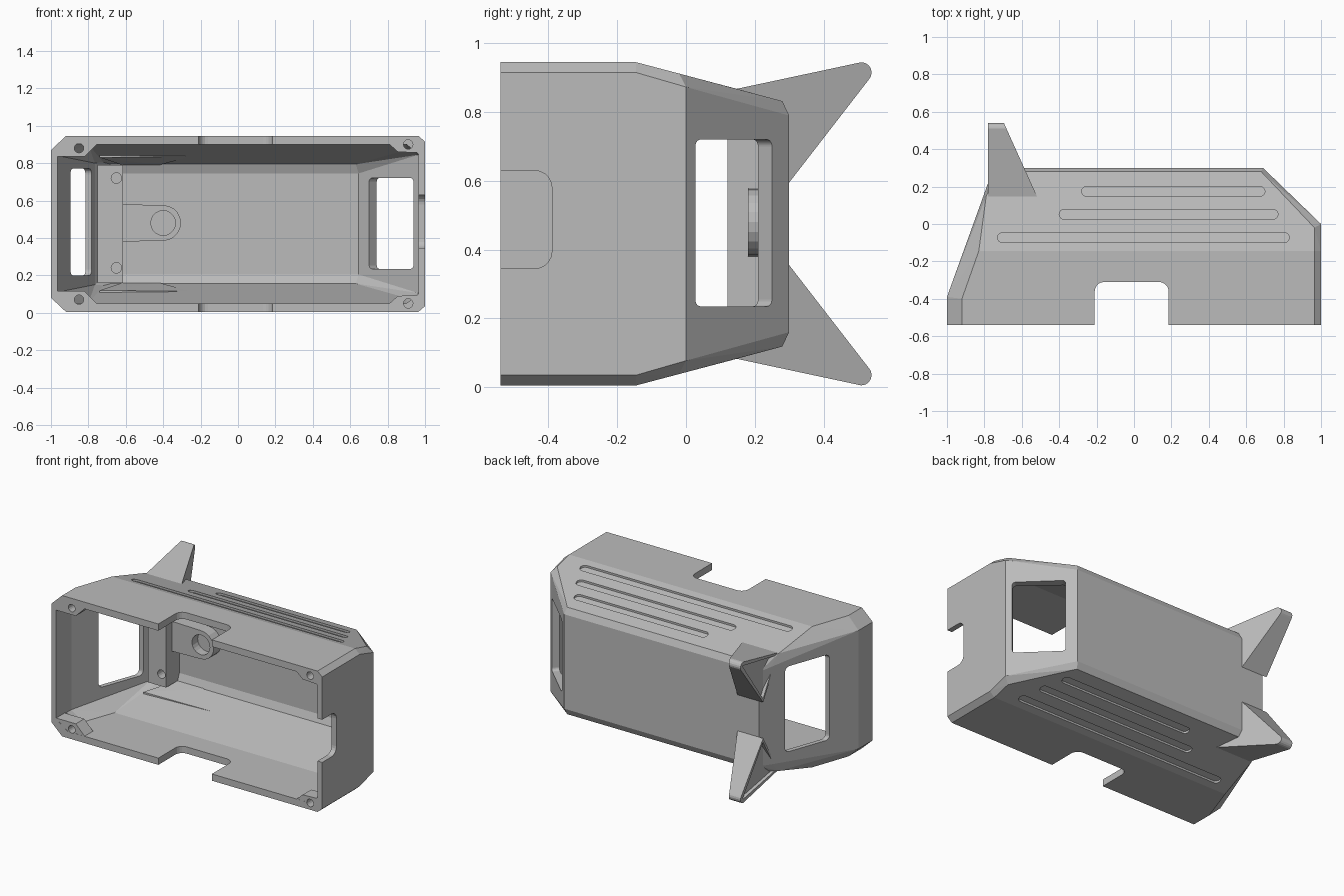
import bpy, bmesh, math
from mathutils import Vector, Matrix

old = bpy.data.objects.get("Cube")
if old:
    bpy.data.objects.remove(old, do_unlink=True)

grey = bpy.data.materials.new("plain_grey")
grey.use_nodes = True
COLOUR = (0.5, 0.5, 0.5, 1)
grey.diffuse_color = COLOUR
grey.node_tree.nodes["Principled BSDF"].inputs["Base Color"].default_value = COLOUR

HEIGHT = 0.95


def flip(points):
    """Mirror points from the upper half to the lower half."""
    return [(x, y, HEIGHT - z) for x, y, z in points]


def finish(name, bm):
    bmesh.ops.recalc_face_normals(bm, faces=bm.faces[:])
    mesh = bpy.data.meshes.new(name)
    bm.to_mesh(mesh)
    bm.free()
    mesh.materials.append(grey)
    ob = bpy.data.objects.new(name, mesh)
    bpy.context.scene.collection.objects.link(ob)
    return ob


def hull_mesh(points):
    bm = bmesh.new()
    for p in points:
        bm.verts.new(p)
    res = bmesh.ops.convex_hull(bm, input=bm.verts[:])
    spare = set(res["geom_interior"] + res["geom_unused"])
    spare = [v for v in spare if isinstance(v, bmesh.types.BMVert)]
    bmesh.ops.delete(bm, geom=spare, context="VERTS")
    bmesh.ops.dissolve_limit(bm, angle_limit=math.radians(1),
                             verts=bm.verts[:], edges=bm.edges[:])
    bmesh.ops.recalc_face_normals(bm, faces=bm.faces[:])
    return bm


def hull(name, points):
    return finish(name, hull_mesh(points))


def ring(cx, cz, r, n=20):
    return [(cx + r * math.cos(2 * math.pi * i / n),
             cz + r * math.sin(2 * math.pi * i / n)) for i in range(n)]


def prism_y(name, outline, y0, y1):
    """Extrude a convex x-z outline along y."""
    return hull(name, [(x, y, z) for x, z in outline for y in (y0, y1)])


def block(name, low, high, radius=0, axis=None, turn=0):
    """Box with the edges along one axis rounded, turned about z."""
    low, high = Vector(low), Vector(high)
    bm = bmesh.new()
    bmesh.ops.create_cube(bm, size=1)
    bmesh.ops.scale(bm, vec=high - low, verts=bm.verts)
    if radius:
        edges = [e for e in bm.edges
                 if abs((e.verts[0].co - e.verts[1].co).normalized()[axis]) > 0.9]
        bmesh.ops.bevel(bm, geom=edges, offset=radius, segments=5,
                        profile=0.5, affect="EDGES")
    spin = Matrix.Rotation(turn, 4, "Z")
    bmesh.ops.transform(bm, verts=bm.verts,
                        matrix=Matrix.Translation((low + high) / 2) @ spin)
    return finish(name, bm)


def cut(ob, cutters):
    for c in cutters:
        mod = ob.modifiers.new("cut", "BOOLEAN")
        mod.operation, mod.solver, mod.object = "DIFFERENCE", "EXACT", c
    bpy.context.view_layer.update()
    graph = bpy.context.evaluated_depsgraph_get()
    mesh = bpy.data.meshes.new_from_object(ob.evaluated_get(graph))
    ob.modifiers.clear()
    ob.data = mesh


# Outer shell: wall edge, then chamfered roof edge
outer = [(-1, -.54, .87), (-1, -.39, .87), (-.78, .22, .80), (-.75, .30, .79),
         (.69, .30, .79), (1, 0, .873), (1, -.145, .915), (1, -.54, .915),
         (-.92, -.54, .945), (-.92, -.4, .945), (-.83, -.145, .945),
         (-.79, .15, .867), (-.73, .28, .832), (.68, .28, .832),
         (.965, -.02, .912), (.965, -.145, .945), (.965, -.54, .945)]
shell = hull("shell", outer + flip(outer))

# Hollow inside, open at the front
inner = [(-.965, -.7, .84), (-.965, -.38, .84), (-.765, .17, .80),
         (-.70, .26, .745), (.645, .26, .745), (.965, -.03, .845),
         (.965, -.7, .85), (-.88, -.7, .90), (-.88, -.38, .90),
         (-.80, -.16, .90), (-.72, .2, .8046), (-.68, .24, .794),
         (.63, .24, .794), (.9, -.05, .871), (.9, -.16, .90), (.9, -.7, .90)]
cavity = hull("cavity_cutter", inner + flip(inner))

# Windows and edge notches
openings = [
    block("right_window", (-1.2, -.19, .2), (-.7, .12, .77), .03, 0),
    block("left_window", (.658, -.02, .235), (1.058, .30, .72), .02, 0, math.pi / 4),
    block("end_notch", (.9, -.8, .345), (1.1, -.39, .63), .05, 0),
    block("top_notch", (-.21, -.8, .8), (.185, -.31, 1.1), .05, 2),
    block("bottom_notch", (-.21, -.8, -.15), (.185, -.31, .15), .05, 2),
]

# Long shallow grooves on both sloping faces
R = .026
for x0, x1, yc in ((-.28, .70, .174), (-.40, .77, .052), (-.73, .83, -.073)):
    pts = []
    for cx in (x0 + R, x1 - R):
        for x, y in ring(cx, yc, R, 16):
            surface = .945 - .265 * (y + .145)
            pts += [(x, y, surface - .013), (x, y, surface + .05)]
    openings += [hull("groove_cutter", pts), hull("groove_cutter", flip(pts))]

# Screw holes in the four front corners
holes = []
for hx, hz in ((-.85, .88), (.91, .90)):
    for z in (hz, HEIGHT - hz):
        holes.append(prism_y("hole_cutter", ring(hx, z, .025, 16), -.6, -.42))

cut(shell, [cavity] + openings + holes)

# Corner screw bosses
corners = {
    "right": [(-.98, .835), (-.82, .835), (-.755, .90), (-.755, .92),
              (-.95, .912), (-.98, .88)],
    "left": [(.98, .855), (.855, .86), (.81, .90), (.81, .92), (.98, .92)],
}
for side, outline in corners.items():
    lower = [(x, HEIGHT - z) for x, z in outline]
    for level, shape in (("upper", outline), ("lower", lower)):
        boss = prism_y(f"{level}_{side}_boss", shape, -.539, -.45)
        cut(boss, holes)

# Inner post with two screw holes
post = block("inner_post", (-.75, .12, .16), (-.615, .275, .79))
post_holes = [prism_y("hole_cutter", ring(-.65, z, .028, 16), 0, .2)
              for z in (.24, .72)]
cut(post, post_holes)

# Rounded tab with a blind socket on the back wall
tab = prism_y("socket_tab", ring(-.4, .48, .095) + [(-.63, .38), (-.63, .58)], .18, .275)
socket = prism_y("socket_cutter", ring(-.4, .48, .066), .1, .24)
cut(tab, [socket])

# Thin gussets inside the sloping faces
gusset = [(-.74, .06, .83), (-.62, .24, .79), (-.42, .24, .79), (-.25, .08, .836),
          (-.74, .06, .86), (-.62, .24, .81), (-.42, .24, .81), (-.25, .08, .85)]
hull("upper_gusset", gusset)
hull("lower_gusset", flip(gusset))

# Swept rear fins with a sunken panel on the outer side
fin = [(-.78, .14, .866), (-.515, .14, .866), (-.78, .30, .595), (-.59, .30, .595)]
for y, z in ring(.51, .915, .03, 16):
    fin += [(-.78, y, z), (-.52 - .45 * (y - .15), y, z)]
for name, pts in (("upper_fin", fin), ("lower_fin", flip(fin))):
    bm = hull_mesh(pts)
    side = [f for f in bm.faces if f.normal.x < -.95]
    bmesh.ops.inset_region(bm, faces=side, thickness=.025, depth=0)
    bmesh.ops.inset_region(bm, faces=side, thickness=.003, depth=-.02)
    cut(finish(name, bm), [cavity])

# Remove the cutting shapes
for c in [cavity, socket] + openings + holes + post_holes:
    bpy.data.objects.remove(c, do_unlink=True)
